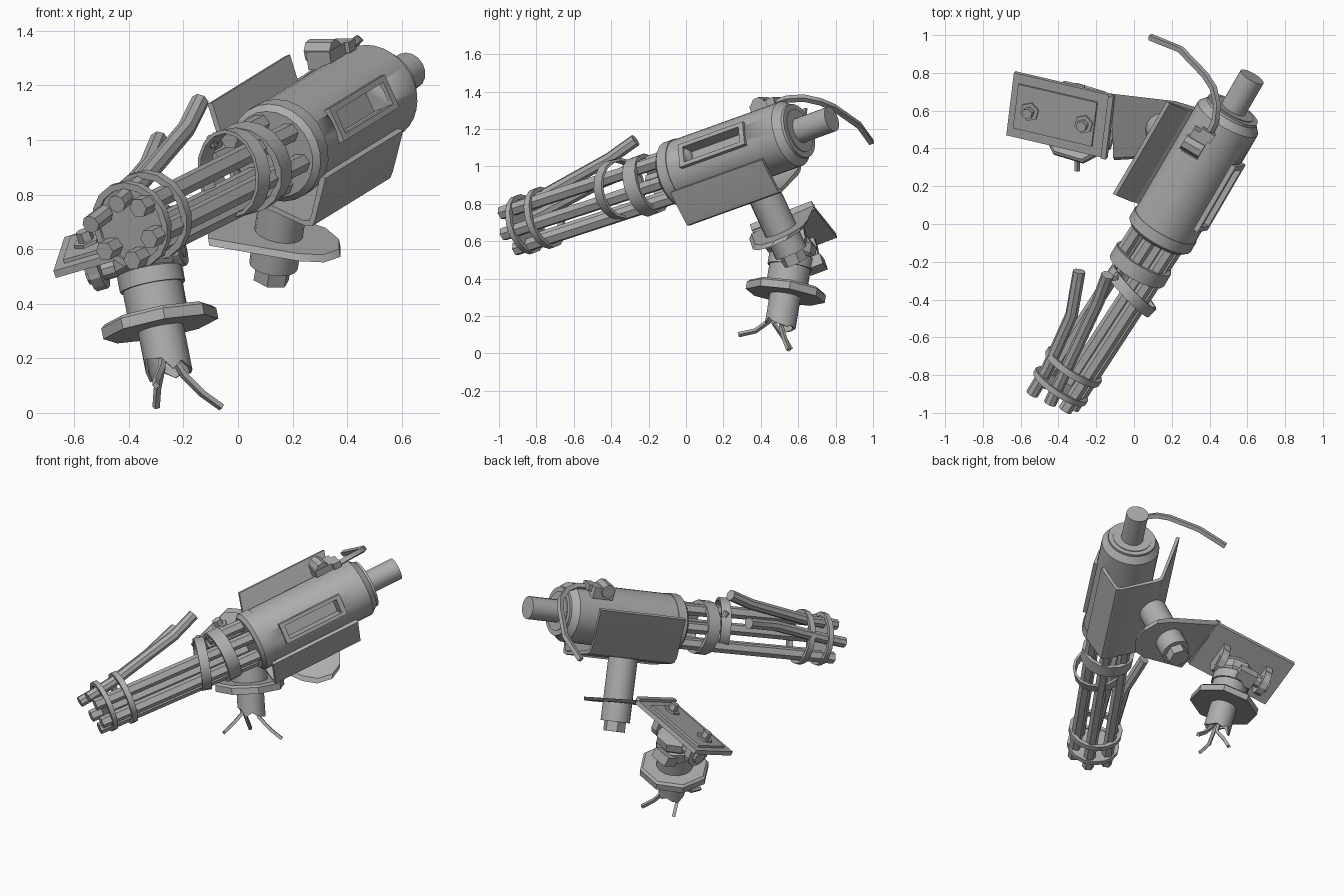
import bpy, bmesh, math, random
from mathutils import Vector as V

random.seed(4)
if "Cube" in bpy.data.objects:
    bpy.data.objects.remove(bpy.data.objects["Cube"])

steel = bpy.data.materials.new("steel_grey")
steel.use_nodes = True
GREY = (0.42, 0.42, 0.42, 1)
steel.diffuse_color = GREY
steel.node_tree.nodes["Principled BSDF"].inputs["Base Color"].default_value = GREY


def add_mesh(name, mesh):
    ob = bpy.data.objects.new(name, mesh)
    bpy.context.collection.objects.link(ob)
    mesh.materials.clear()
    mesh.materials.append(steel)
    bpy.ops.object.select_all(action='DESELECT')
    ob.select_set(True)
    bpy.context.view_layer.objects.active = ob
    bpy.ops.object.shade_smooth_by_angle(angle=0.5)
    return ob


def finish(name, bm):
    bmesh.ops.recalc_face_normals(bm, faces=bm.faces[:])
    mesh = bpy.data.meshes.new(name)
    bm.to_mesh(mesh)
    bm.free()
    return add_mesh(name, mesh)


def lathe(name, origin, axis, profile, n=12, closed=False, jag=0):
    """Turn (distance, radius) pairs around an axis; closed makes a hollow ring."""
    o, a = V(origin), V(axis).normalized()
    x = a.cross(V((0, 0, 1))).normalized()
    y = a.cross(x)
    bm = bmesh.new()
    rings = []
    for t, r in profile:
        ring = []
        for i in range(n):
            q = 2 * math.pi * i / n
            ring.append(bm.verts.new(o + a * t + (x * math.cos(q) + y * math.sin(q)) * r))
        rings.append(ring)
    pairs = list(zip(rings, rings[1:]))
    if closed:
        pairs.append((rings[-1], rings[0]))
    for p, q in pairs:
        for i in range(n):
            j = (i + 1) % n
            bm.faces.new((p[i], p[j], q[j], q[i]))
    if not closed:
        bm.faces.new(rings[0])
        bm.faces.new(rings[-1])
    if jag:  # torn first rim
        for v, w in zip(rings[0], rings[-1]):
            step = a * random.uniform(-jag, jag)
            v.co += step
            w.co += step
    return finish(name, bm)


def rod(name, p0, p1, r, n=12):
    p0, p1 = V(p0), V(p1)
    return lathe(name, p0, p1 - p0, [(0, r), ((p1 - p0).length, r)], n)


def band(name, centre, axis, r, width, wall, n=16):
    h = width / 2
    return lathe(name, centre, axis, [(-h, r), (h, r), (h, r - wall), (-h, r - wall)], n, True)


def slab(name, outline, push):
    """Extrude a flat outline by a vector."""
    bm = bmesh.new()
    face = bm.faces.new([bm.verts.new(p) for p in outline])
    new = bmesh.ops.extrude_face_region(bm, geom=[face], use_keep_orig=True)
    moved = [g for g in new["geom"] if isinstance(g, bmesh.types.BMVert)]
    bmesh.ops.translate(bm, verts=moved, vec=push)
    return finish(name, bm)


def block(name, c, x, y, z):
    """Box from a centre and three half-extent vectors."""
    c = V(c)
    return slab(name, [c - x - y - z, c + x - y - z, c + x + y - z, c - x + y - z], z * 2)


def tube(name, points, r, resolution=1):
    cu = bpy.data.curves.new(name, 'CURVE')
    cu.dimensions, cu.bevel_depth, cu.bevel_resolution = '3D', r, resolution
    cu.use_fill_caps = True
    sp = cu.splines.new('POLY')
    sp.points.add(len(points) - 1)
    for p, co in zip(sp.points, points):
        p.co = (*co, 1)
    tmp = bpy.data.objects.new(name + "_path", cu)
    mesh = bpy.data.meshes.new_from_object(tmp)
    bpy.data.objects.remove(tmp)
    return add_mesh(name, mesh)


# Gun frame: D runs backwards along the drum, S to the side, U upwards
D = V((.481, .824, .297)).normalized()
S = D.cross(V((0, 0, 1))).normalized()
U = S.cross(D)
F = V((.139, -.054, .953))


def gun(d, s, u):
    return F + D * d + S * s + U * u


# Drum housing with a side slot
drum = lathe("drum", F, D, [(.04, .182), (.745, .182), (.785, .15), (.8, .15), (.8, .12), (.805, .12)], 32)
out = (S * .95 + U * .31).normalized()
tall = D.cross(out)
slot = gun(.36, 0, 0) + out * .175
cutter = block("slot_cutter", slot, D * .18, tall * .045, out * .07)
cutter.hide_render = True
mod = drum.modifiers.new("slot", 'BOOLEAN')
mod.operation, mod.object, mod.solver = 'DIFFERENCE', cutter, 'EXACT'
bpy.context.view_layer.objects.active = drum
bpy.ops.object.modifier_apply(modifier="slot")
bpy.data.objects.remove(cutter)
for k in (-1, 1):
    block("slot_frame_long", slot + tall * .055 * k, D * .21, tall * .011, out * .02)
    block("slot_frame_end", slot + D * .195 * k, D * .015, tall * .05, out * .02)
lathe("drum_front_collar", F, D, [(-.02, .165), (0, .187), (.06, .187), (.06, .17)], 24)
rod("rear_shaft", gun(.7, 0, 0), gun(1.01, 0, 0), .07, 16)

# Latch and torn feed cable on top of the drum
block("latch", (.33, .43, 1.31), D * .07, S * .05, U * .035)
block("latch_clip", (.385, .47, 1.345), D * .025, S * .04, U * .02)
rod("latch_roller", V((.315, .41, 1.325)) - S * .06, V((.315, .41, 1.325)) + S * .05, .045, 8)
tube("feed_cable", [(.39, .46, 1.33), (.43, .54, 1.36), (.44, .63, 1.365), (.42, .72, 1.345),
                    (.375, .79, 1.315), (.245, .925, 1.22), (.085, .99, 1.13)], .02, 0)

# Barrel cluster: six places, two of them taken by bent barrels
C = V((-.32, -.755, .725))
B = (V((.12, -.08, .945)) - C).normalized()
bx = B.cross(V((0, 0, 1))).normalized()
by = bx.cross(B)
for i in range(6):
    q = math.radians(43 - 60 * i)
    off = (bx * math.cos(q) + by * math.sin(q)) * .12
    rod("barrel_root", C + B * .62 + off, C + B * .9 + off, .037, 6)
    if i < 4:
        rod("barrel", C - B * .205 + off, C + B * .64 + off, .037, 6)
tube("bent_barrel_upper", [(-.445, -.95, .765), (-.36, -.77, .84), (-.19, -.41, 1.04), (-.14, -.27, 1.14)], .034, 2)
tube("bent_barrel_side", [(-.54, -.90, .69), (-.455, -.76, .755), (-.33, -.48, .905), (-.29, -.25, 1.0)], .034, 2)
band("barrel_ring_back", C, B, .168, .035, .025)
band("barrel_ring_front", C - B * .13, B, .163, .03, .025)
rod("muzzle_plate", C - B * .135, C - B * .12, .145, 16)
band("hub_ring", (.035, -.215, .9), D, .165, .08, .025)
band("loose_ring", (-.015, -.355, .88), (.72, .68, .12), .163, .06, .015)
rod("loose_ring_bolt", (-.09, -.27, .98), (-.1, -.29, 1.01), .018, 8)

# Bent sheet cradle under the drum, its far wing skewed backwards
edge = [(.172, -.109), (.1, -.268), (.085, -.292), (.055, -.292), (-.18, -.19),
        (-.21, -.17), (-.225, -.135), (-.325, .153)]
inner = [(s * .93 - .004, u + .022) for s, u in reversed(edge[1:-1])]
inner = [(-.305, .158)] + inner + [(.15, -.1)]


def skew(s, u):
    return .035 + (.26 * max(0, u + .135) if s < 0 else 0)


slab("cradle", [gun(skew(s, u), s, u) for s, u in edge + inner], D * .592)

# Pivot post with nut
top, low = V((.185, .40, .89)), V((.13, .562, .54))
N = (top - low).normalized()
rod("pivot_post", low, top, .09, 16)
rod("pivot_nut", low - N * .06, low, .068, 6)


# Arm plate with a rounded end
def arm(x, y):
    return V((x, y, .665 - .2 * (x - .135) + .46 * (y - .51)))


slab("arm_plate", [arm(*p) for p in ((-.12, .69), (.22, .65), (.32, .62), (.37, .55), (.37, .47),
                                     (.31, .40), (.22, .37), (-.11, .35))], V((.005, -.012, -.028)))

# Tilted mounting plate with cover sheet and bolts
X = V((.515, -.12, .15)).normalized()
Z = X.cross(V((.045, .325, .125))).normalized()
Y = Z.cross(X)
M = V((-.395, .575, .656))


def mount(x, y, z=0):
    return M + X * x + Y * y + Z * z


block("mount_plate", mount(0, 0, -.012), X * .278, Y * .178, Z * .014)
block("cover_sheet", mount(-.02, 0, .008), X * .222, Y * .125, Z * .008)
block("bend_strip", mount(.275, 0, .002), X * .014, Y * .178, Z * .018)
for x in (-.16, .146):
    p = mount(x, -.01, .015)
    rod("bolt_washer", p, p + Z * .012, .052, 6)
    rod("bolt_head", p, p + Z * .05, .03, 6)
    # lugs below the plate
    g = mount(x, -.01, -.085)
    rod("lug", g - X * .022, g + X * .022, .085, 12)
    block("lug_foot", g + Z * .04, X * .022, Y * .085, Z * .035)
rod("lug_pin", mount(-.2, -.01, -.1), mount(.17, -.01, -.1), .042, 10)

# Column: knuckle, collar, octagonal flange and torn pipe
A = V((-.19, .16, .97)).normalized()
K = V((-.288, .535, .335))
lathe("knuckle", K + A * .18, A, [(0, .1), (.03, .125), (.08, .125), (.13, .07)], 8)
block("knuckle_clip", (-.33, .69, .475), X * .06, Y * .05, Z * .03)
lathe("column", K, A, [(0, .112), (.13, .112), (.13, .122), (.19, .122), (.2, .1)], 16)
lathe("flange", K, A, [(-.028, .215), (.012, .215), (.025, .2)], 8)
lathe("torn_pipe", K, A, [(-.17, .085), (0, .085), (0, .075), (-.17, .075)], 14, True, .045)

# Loose wires
W = K - A * .08
for path in ([(-.2, .51, .14), (-.13, .53, .07), (-.06, .55, .02)],
             [(-.28, .47, .16), (-.295, .52, .09), (-.3, .56, .02)],
             [(-.28, .44, .17), (-.3, .37, .12), (-.3, .28, .1)]):
    tube("wire", [W] + path, .014, 0)
